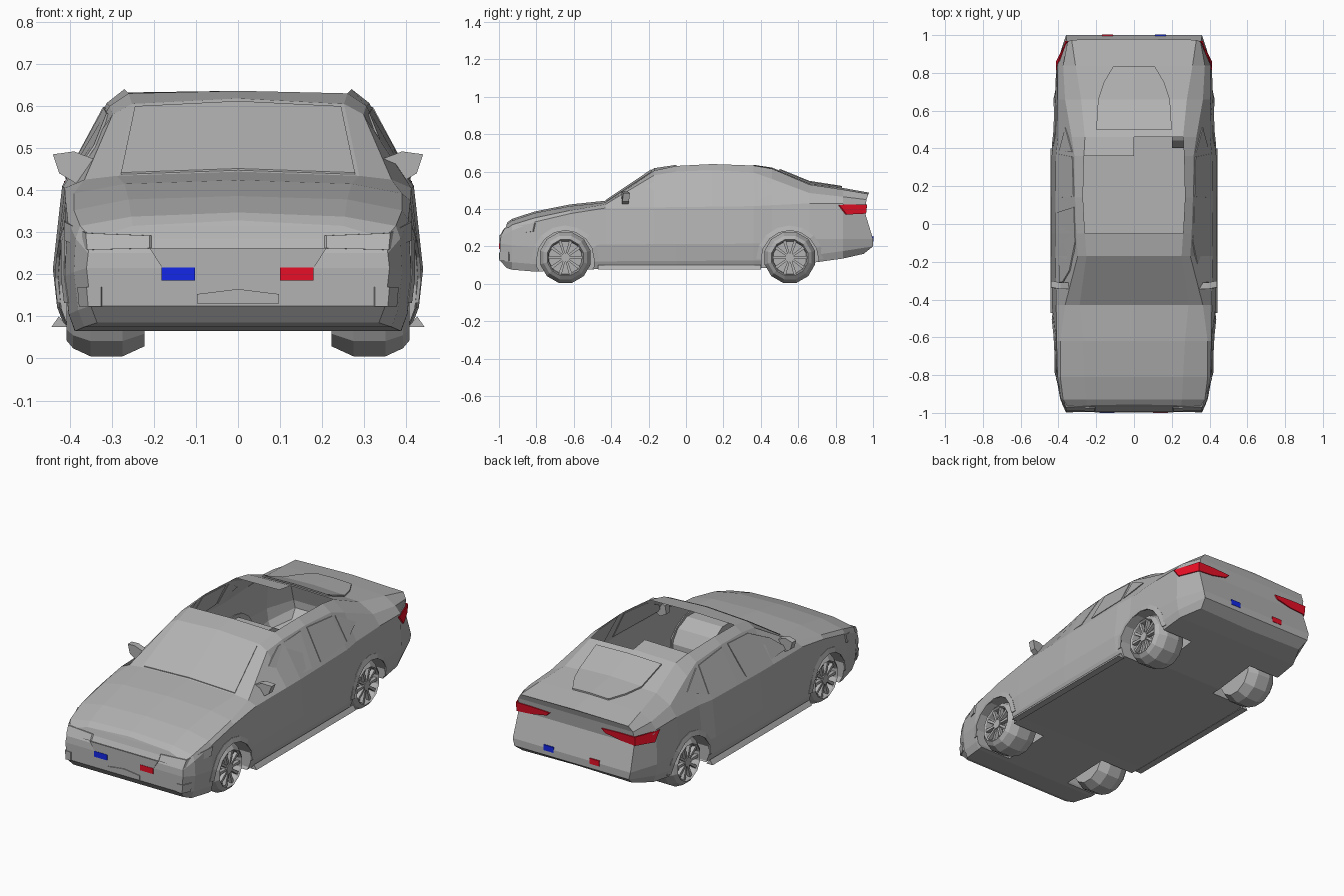
import bpy, bmesh, math
from mathutils import Vector

if "Cube" in bpy.data.objects:
    bpy.data.objects.remove(bpy.data.objects["Cube"])


def material(name, rgb):
    m = bpy.data.materials.new(name)
    m.diffuse_color = (*rgb, 1)
    m.use_nodes = True
    m.node_tree.nodes["Principled BSDF"].inputs["Base Color"].default_value = m.diffuse_color
    return m


GREY = material("body grey", (0.45, 0.45, 0.45))
RED = material("signal red", (0.8, 0.005, 0.02))
BLUE = material("signal blue", (0.006, 0.02, 0.8))


def make(name, parts, mat=GREY):
    """Join (verts, faces) parts into one object."""
    bm = bmesh.new()
    for verts, faces in parts:
        vs = [bm.verts.new(v) for v in verts]
        for f in faces:
            bm.faces.new([vs[i] for i in f])
    bmesh.ops.recalc_face_normals(bm, faces=bm.faces[:])
    me = bpy.data.meshes.new(name)
    bm.to_mesh(me)
    bm.free()
    me.materials.append(mat)
    ob = bpy.data.objects.new(name, me)
    bpy.context.collection.objects.link(ob)
    return ob


def slab(loop, d, faces=None):
    """Outline extruded along d."""
    n = len(loop)
    faces = faces or [tuple(range(n))]
    verts = [Vector(p) for p in loop] + [Vector(p) + Vector(d) for p in loop]
    out = list(faces) + [tuple(i + n for i in f) for f in faces]
    return verts, out + [(i, (i + 1) % n, n + (i + 1) % n, n + i) for i in range(n)]


def strip(a, b, d):
    """Band between point rows a and b, extruded along d."""
    n = 2 * len(a)
    return slab(a + b[::-1], d, [(i, i + 1, n - 2 - i, n - 1 - i) for i in range(len(a) - 1)])


def flip(part):
    return [(-v[0], v[1], v[2]) for v in part[0]], part[1]


def pair(name, part, mat=GREY):
    make("right_" + name, [part], mat)
    make("left_" + name, [flip(part)], mat)


def lerp(keys, t):
    if t <= keys[0][0]:
        return keys[0][1]
    for (a, u), (b, v) in zip(keys, keys[1:]):
        if t <= b:
            return u + (v - u) * (t - a) / (b - a)
    return keys[-1][1]


# Body measurements along y
YS = [-.995, -.93, -.81, -.62, -.43, -.17, -.05, .14, .36, .46, .66, .84, 1.0]
WIDTH = [(-.995, .36), (-.93, .39), (-.81, .412), (-.62, .422), (-.43, .434), (-.05, .44),
         (.36, .436), (.46, .425), (.84, .412), (1, .36)]
INSET = [(-.93, .004), (-.62, .012), (-.43, .022), (.46, .022), (.84, .006)]
BOTTOM = [(-.995, .085), (-.93, .075), (-.81, .065), (-.43, .08), (.46, .085), (.66, .11), (.84, .135), (1, .16)]
BELT = [(-.995, .25), (-.93, .285), (-.81, .33), (-.62, .375), (-.43, .405), (.36, .415), (.66, .43), (.84, .43), (1, .38)]
X5 = [(-.995, .35), (-.93, .375), (-.81, .39), (-.62, .39), (-.43, .365), (-.17, .298), (-.05, .305), (.14, .312),
      (.36, .315), (.46, .33), (.66, .365), (.84, .375), (1, .352)]
Z5 = [(-.995, .285), (-.93, .315), (-.81, .352), (-.62, .392), (-.43, .425), (-.17, .58), (-.05, .6), (.14, .607),
      (.36, .595), (.46, .56), (.66, .485), (.84, .465), (1, .45)]
X6 = [(-.995, .25), (-.62, .27), (-.43, .288), (-.17, .252), (-.05, .26), (.14, .27), (.36, .265), (.46, .26),
      (.66, .28), (.84, .31), (1, .33)]
Z6 = [(-.995, .315), (-.93, .337), (-.81, .378), (-.62, .415), (-.43, .434), (-.17, .605), (-.05, .63), (.14, .64),
      (.36, .632), (.46, .615), (.66, .53), (.84, .503), (1, .48)]
Z7 = [(-.995, .328), (-.93, .347), (-.81, .386), (-.62, .424), (-.43, .444), (-.17, .618), (-.05, .636), (.14, .642),
      (.36, .636), (.46, .621), (.66, .54), (.84, .512), (1, .487)]


def section(y):
    w, zb, zw = lerp(WIDTH, y), lerp(BOTTOM, y), lerp(BELT, y)
    return [(0, zb), (w - .025, zb), (w - .01, zb + .04), (w, min(.24, zb + .13)), (w - lerp(INSET, y), zw),
            (lerp(X5, y), lerp(Z5, y)), (lerp(X6, y), lerp(Z6, y)), (0, lerp(Z7, y))]


def side_x(y, z):
    return lerp([(q, p) for p, q in section(y)[1:7]], z)


def top_z(x, y):
    return lerp([(p, q) for p, q in section(y)[:4:-1]], abs(x))


# Body shell: lofted sections with shaped nose and tail
NOSE = [.035, .035, 0, 0, .005, .025, .035, .04]
TAIL = [-.06, -.05, 0, 0, -.043, -.035, -.025, -.02]
verts, faces = [], []
for k, y in enumerate(YS):
    s = section(y)
    off = NOSE if k == 0 else TAIL if k == len(YS) - 1 else [0] * 8
    verts += [(x, y + off[i], z) for i, (x, z) in enumerate(s)]
    verts += [(-s[i][0], y + off[i], s[i][1]) for i in range(6, 0, -1)]
for k in range(len(YS) - 1):
    for i in range(14):
        j = (i + 1) % 14
        faces.append((14 * k + i, 14 * k + j, 14 * k + 14 + j, 14 * k + 14 + i))
for b in (0, 14 * (len(YS) - 1)):
    faces.append((b + 13, b, b + 1, b + 2, b + 12))
    faces += [(b + i, b + i + 1, b + 13 - i, b + 14 - i) for i in range(2, 6)]
    faces.append((b + 6, b + 7, b + 8))
body = make("body", [(verts, faces)])

# Wheel wells cut out of the body
AXLES = {"front": -.645, "rear": .555}
wells = []
for y in AXLES.values():
    ring = [(.2, y + .158 * math.cos(a), .132 + .158 * math.sin(a)) for a in [math.tau * (i + .5) / 12 for i in range(12)]]
    w = slab(ring, (.4, 0, 0))
    wells += [w, flip(w)]
cutter = make("well_cutter", wells)
cutter.hide_render = True
mod = body.modifiers.new("wells", 'BOOLEAN')
mod.object, mod.operation, mod.solver = cutter, 'DIFFERENCE', 'EXACT'
bpy.context.view_layer.update()
cut = bpy.data.meshes.new_from_object(body.evaluated_get(bpy.context.evaluated_depsgraph_get()))
body.modifiers.clear()
body.data = cut
bpy.data.objects.remove(cutter)

# Open roof, longer on the right half
bm = bmesh.new()
bm.from_mesh(cut)
hole = []
for f in bm.faces:
    c = f.calc_center_median()
    if c.z > .58 and abs(c.x) < .2 and -.05 < c.y < (.46 if c.x > 0 else .36):
        hole.append(f)
bmesh.ops.delete(bm, geom=hole, context='FACES')
bm.to_mesh(cut)
bm.free()


# Glass and lids lying on the top surface
def top_panel(name, rows, lift):
    mid = [(0, y, top_z(0, y) + lift) for y, w in rows]
    edge = [(w, y, top_z(w, y) + lift) for y, w in rows]
    p = strip(mid, edge, (0, 0, -.008))
    make(name, [p, flip(p)])


top_panel("windscreen", [(-.425, .278), (-.185, .245)], .004)
top_panel("rear_window", [(.5, .2), (.66, .19), (.75, .16), (.835, .11)], .01)

# Side windows
WINDOWS = {
    "front_window": [(-.33, .432), (-.245, .507), (-.095, .582), (.09, .596), (.06, .428)],
    "rear_door_window": [(.14, .43), (.145, .597), (.355, .58), (.37, .445)],
    "quarter_window": [(.38, .575), (.51, .5), (.385, .447)],
}
for name, pts in WINDOWS.items():
    pair(name, slab([(side_x(y, z) + .004, y, z) for y, z in pts], (-.007, 0, 0)))

# Headlamps and tail lamps wrapping round the corners
pair("headlamp", strip([(.21, -.992, .262), (.358, -.99, .258), (.413, -.82, .28)],
                       [(.21, -.975, .292), (.362, -.968, .298), (.413, -.81, .325)], (-.005, .006, 0)))
pair("tail_lamp", strip([(.18, .966, .4), (.27, .963, .382), (.362, .963, .375), (.413, .86, .37)],
                        [(.16, .968, .42), (.27, .968, .425), (.364, .968, .425), (.414, .82, .422)], (-.004, -.007, 0)), RED)


# Flat plates on nose and tail
def plate(pts, y, d=.006):
    return slab([(x, y, z) for x, z in pts], (0, d, 0))


def rect(x0, x1, z0, z1):
    return [(x0, z0), (x1, z0), (x1, z1), (x0, z1)]


make("grille_panel", [plate([(-.18, .215), (.18, .215), (.21, .262), (-.21, .262)], -.998)])
make("lower_intake", [plate([(-.097, .13), (.097, .13), (.097, .153), (0, .165), (-.097, .153)], -.999)])
pair("fog_vent", strip([(.325, -.998, .123), (.356, -.998, .123), (.378, -.95, .123)],
                       [(.325, -.998, .17), (.36, -.998, .17), (.382, -.95, .17)], (-.004, .006, 0)))
make("front_blue_marker", [plate(rect(-.182, -.102, .185, .216), -1.0)], BLUE)
make("front_red_marker", [plate(rect(.1, .18, .185, .216), -1.0)], RED)
make("rear_blue_marker", [plate(rect(.11, .17, .225, .255), .996)], BLUE)
make("rear_red_marker", [plate(rect(-.17, -.11, .225, .255), .996)], RED)

# Mirrors
pair("mirror", slab([(.44, -.335, .485), (.39, -.345, .492), (.345, -.345, .475), (.338, -.345, .43),
                     (.375, -.345, .41), (.425, -.34, .44)], (0, .035, 0)))

# Side skirts
pair("side_skirt", slab([(.405, -.47, .075), (.443, -.47, .075), (.426, -.47, .1)], (0, .87, 0)))

# Wheel arch lips
for end, y in AXLES.items():
    def arc(r, lift):
        pts = []
        for i in range(9):
            a = math.pi * i / 8
            py, pz = y + r * math.cos(a), .132 + r * math.sin(a)
            pts.append((side_x(py, pz) + lift, py, pz))
        return pts
    pair(end + "_arch_lip", strip(arc(.153, .008), arc(.18, .002), (-.008, 0, 0)))

# Wheels: lathed tyre, recessed rim, ten spokes and hub
TYRE = [(0, .222), (.1, .222), (.115, .222), (.14, .275), (.14, .35), (.12, .392), (.1, .408), (.094, .4), (.09, .365), (0, .365)]
SEG = 12
for end, y in AXLES.items():
    def spot(r, x, a):
        return (x, y + r * math.cos(a), .14 + r * math.sin(a))
    v = [spot(r, x, math.tau * (i + .5) / SEG) for r, x in TYRE[1:-1] for i in range(SEG)]
    n = len(TYRE) - 2
    f = [(k * SEG + i, k * SEG + (i + 1) % SEG, (k + 1) * SEG + (i + 1) % SEG, (k + 1) * SEG + i)
         for k in range(n - 1) for i in range(SEG)]
    f += [tuple(range(SEG)), tuple(range((n - 1) * SEG, n * SEG))]
    pair(end + "_tyre", (v, f))
    spokes = [slab([spot(.022, .398, a - .25), spot(.094, .4, a - .09), spot(.094, .4, a + .09), spot(.022, .398, a + .25)],
                   (-.02, 0, 0)) for a in [math.tau * i / 10 for i in range(10)]]
    spokes.append(slab([spot(.026, .402, math.tau * i / 10) for i in range(10)], (-.037, 0, 0)))
    make("right_" + end + "_spokes", spokes)
    make("left_" + end + "_spokes", [flip(p) for p in spokes])
